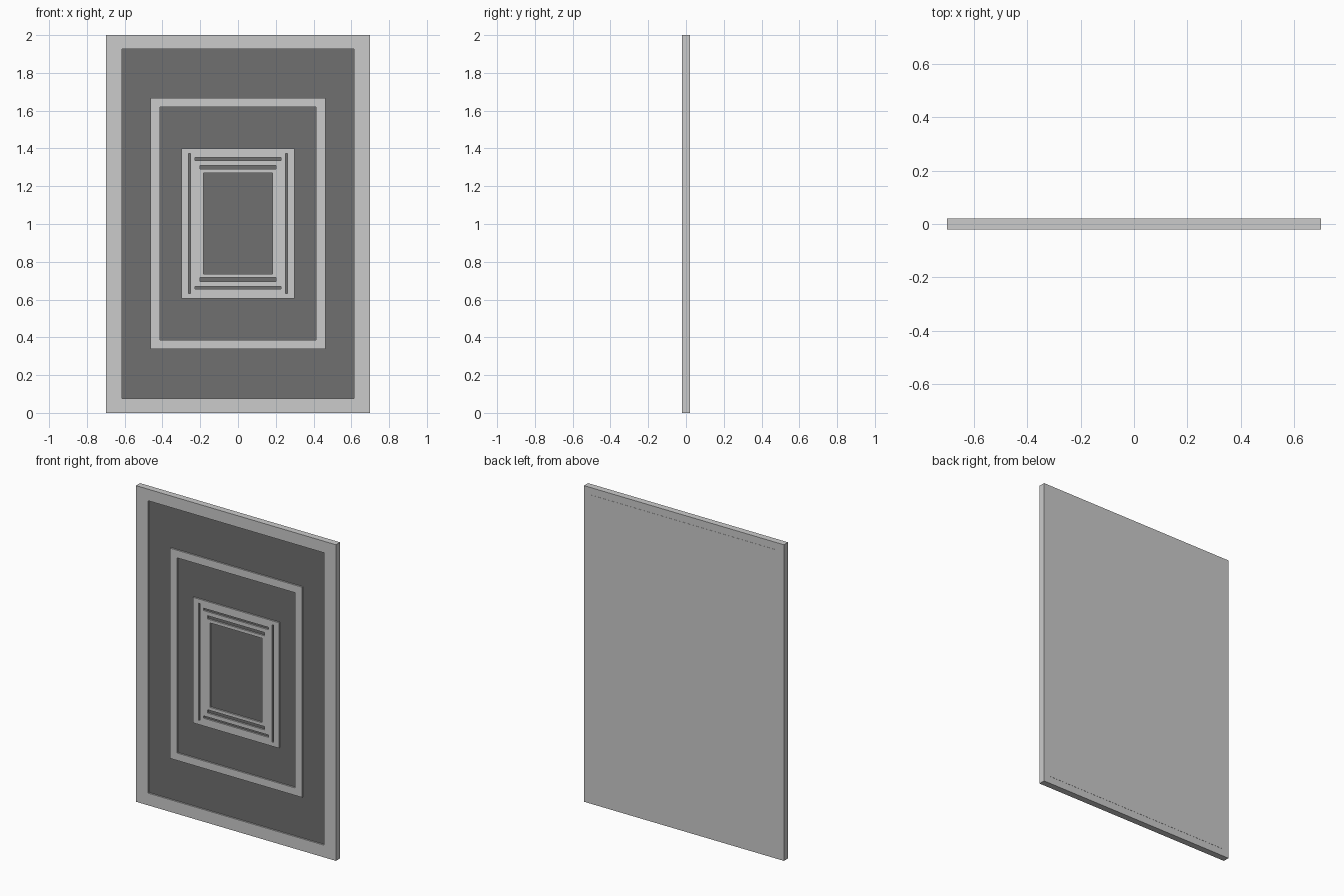
import bpy, bmesh, math

if "Cube" in bpy.data.objects:
    bpy.data.objects.remove(bpy.data.objects["Cube"])


def panel(name, outer, holes, y0, y1):
    """Flat slab (x0, x1, z0, z1) with rectangular through-holes."""
    rects = [outer] + holes
    xs = sorted({v for r in rects for v in r[:2]})
    zs = sorted({v for r in rects for v in r[2:]})
    bm = bmesh.new()
    grid = [[bm.verts.new((x, y0, z)) for z in zs] for x in xs]
    for i in range(len(xs) - 1):
        for j in range(len(zs) - 1):
            cx, cz = (xs[i] + xs[i + 1]) / 2, (zs[j] + zs[j + 1]) / 2
            if not any(a < cx < b and c < cz < d for a, b, c, d in holes):
                bm.faces.new((grid[i][j], grid[i + 1][j],
                              grid[i + 1][j + 1], grid[i][j + 1]))
    bmesh.ops.delete(bm, geom=[v for v in bm.verts if not v.link_faces], context='VERTS')
    ext = bmesh.ops.extrude_face_region(bm, geom=bm.faces[:], use_keep_orig=True)
    moved = [g for g in ext['geom'] if isinstance(g, bmesh.types.BMVert)]
    bmesh.ops.translate(bm, verts=moved, vec=(0, y1 - y0, 0))
    bmesh.ops.recalc_face_normals(bm, faces=bm.faces[:])
    bmesh.ops.dissolve_limit(bm, angle_limit=math.radians(1),
                             verts=bm.verts[:], edges=bm.edges[:])
    mesh = bpy.data.meshes.new(name)
    bm.to_mesh(mesh)
    bm.free()
    obj = bpy.data.objects.new(name, mesh)
    bpy.context.collection.objects.link(obj)
    return obj


def rect(hx, z0, z1):
    return (-hx, hx, z0, z1)


FRONT, RECESS, BACK = -0.0205, -0.011, 0.0215

# Outer border and middle moulding
panel("outer_frame", rect(0.70, 0, 2), [rect(0.615, 0.077, 1.927)], FRONT, BACK - 0.001)
panel("middle_frame", rect(0.463, 0.338, 1.668), [rect(0.413, 0.385, 1.62)], FRONT, BACK)

# Inner moulding: central opening, side slots, two slots above and below
mid = 1.003
holes = [rect(0.183, mid - 0.267, mid + 0.267),
         (-0.262, -0.252, mid - 0.371, mid + 0.371),
         (0.252, 0.262, mid - 0.371, mid + 0.371)]
for hx, low, high in ((0.228, 0.333, 0.348), (0.2, 0.287, 0.308)):
    holes += [rect(hx, mid + low, mid + high), rect(hx, mid - high, mid - low)]
panel("inner_frame", rect(0.30, 0.606, 1.40), holes, FRONT, BACK)

# Core panel: dark on the recessed front, grey on the rear
core = panel("core_panel", rect(0.655, 0.046, 1.954), [], RECESS, BACK)
for label, shade in (("rear_grey", 0.8), ("front_dark", 0.16)):
    mat = bpy.data.materials.new(label)
    mat.diffuse_color = (shade, shade, shade, 1)
    mat.use_nodes = True
    mat.node_tree.nodes["Principled BSDF"].inputs["Base Color"].default_value = mat.diffuse_color
    core.data.materials.append(mat)
for face in core.data.polygons:
    face.material_index = 1 if face.normal.y < -0.5 else 0
